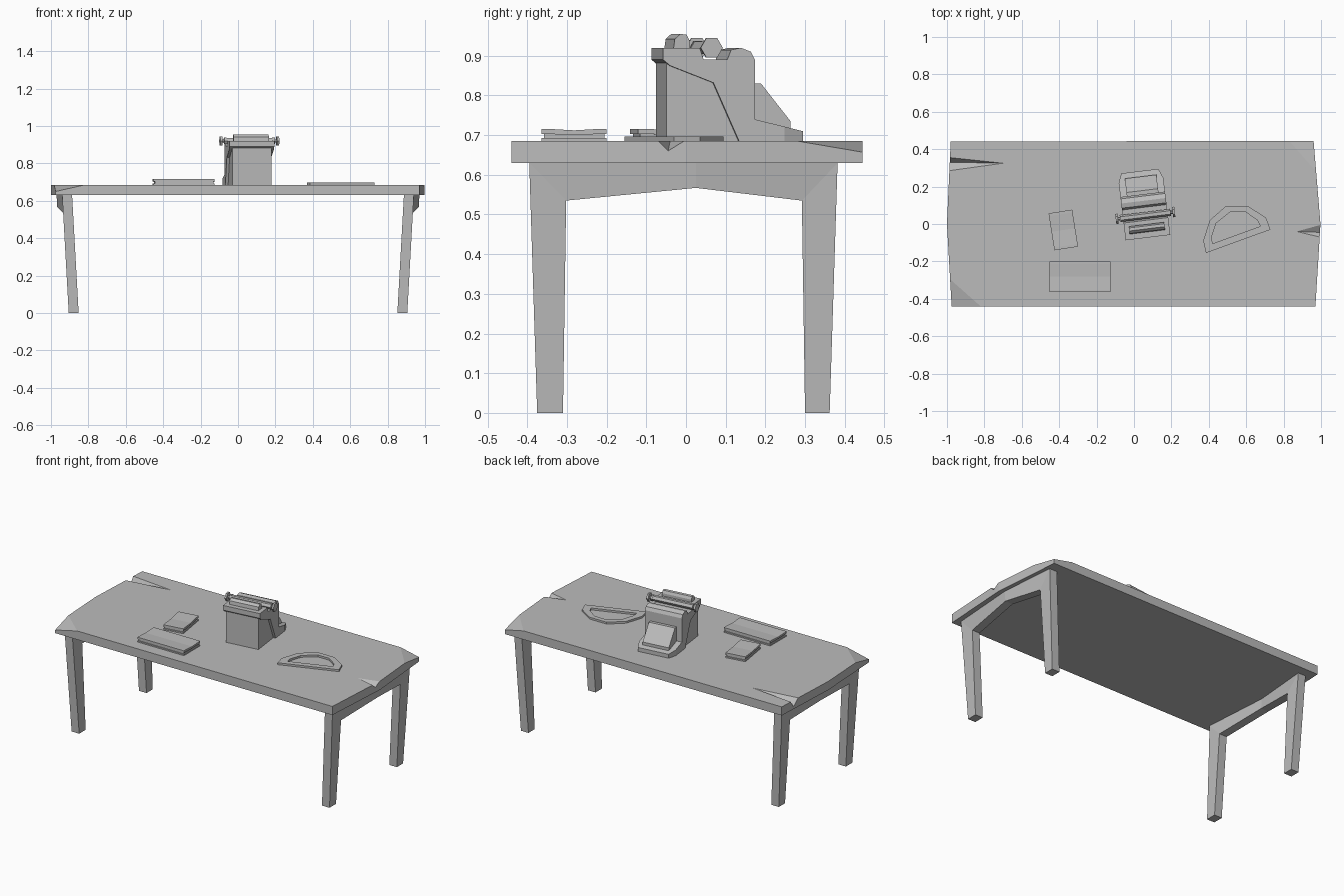
import bpy, bmesh, math
from mathutils import Vector, Matrix

cube = bpy.data.objects.get("Cube")
if cube:
    bpy.data.objects.remove(cube, do_unlink=True)

GREY = (0.5, 0.5, 0.5, 1)
mat = bpy.data.materials.new("plain grey")
mat.use_nodes = True
mat.diffuse_color = GREY
mat.node_tree.nodes["Principled BSDF"].inputs["Base Color"].default_value = GREY

TOP = 0.685    # height of the table surface
UNDER = 0.63   # height of the table underside


def finish(name, bm, place=None):
    bmesh.ops.recalc_face_normals(bm, faces=bm.faces)
    mesh = bpy.data.meshes.new(name)
    bm.to_mesh(mesh)
    bm.free()
    mesh.materials.append(mat)
    obj = bpy.data.objects.new(name, mesh)
    bpy.context.collection.objects.link(obj)
    if place:
        obj.matrix_world = place
    return obj


def loft(sections, closed=False):
    """Skin matching rings of points; cap the ends unless closed."""
    bm = bmesh.new()
    rings = [[bm.verts.new(p) for p in s] for s in sections]
    pairs = list(zip(rings, rings[1:]))
    if closed:
        pairs.append((rings[-1], rings[0]))
    else:
        bm.faces.new(rings[0])
        bm.faces.new(rings[-1])
    for a, b in pairs:
        for i in range(len(a)):
            j = (i + 1) % len(a)
            bm.faces.new((a[i], a[j], b[j], b[i]))
    return bm


def slab(outline, z0, z1):
    return loft([[(x, y, z) for x, y in outline] for z in (z0, z1)])


def side_prism(profile, half):
    return loft([[(x, y, z) for y, z in profile] for x in (-half, half)])


def rect(hx, hy):
    return [(-hx, -hy), (hx, -hy), (hx, hy), (-hx, hy)]


def turned(x, y, z, degrees):
    return Matrix.Translation((x, y, z)) @ Matrix.Rotation(math.radians(degrees), 4, "Z")


# Tabletop with bowed ends and two broken corners
bm = slab([(-0.975, -0.44), (0.97, -0.44), (0.997, 0), (0.96, 0.445),
           (-0.98, 0.44), (-1, 0)], UNDER, TOP)
chips = [((-0.978, -0.3, TOP), (-0.82, -0.44, TOP), (-0.975, -0.44, 0.65)),
         ((0.974, 0.28, TOP), (0.83, 0.444, TOP), (0.96, 0.445, 0.657))]
for a, b, c in chips:
    a, b, c = Vector(a), Vector(b), Vector(c)
    normal = (b - a).cross(c - a).normalized()
    if normal.z < 0:
        normal.negate()
    bmesh.ops.bisect_plane(bm, geom=bm.verts[:] + bm.edges[:] + bm.faces[:],
                           plane_co=a, plane_no=normal, clear_outer=True)
    bmesh.ops.holes_fill(bm, edges=[e for e in bm.edges if e.is_boundary])
table = finish("tabletop", bm)

# Splits running in from the table ends
splits = [((-0.7, 0.325, TOP), (-0.984, 0.355, TOP), (-0.988, 0.285, TOP), (-0.986, 0.33, 0.645)),
          ((0.87, -0.04, TOP), (0.997, -0.005, TOP), (0.994, -0.07, TOP), (0.996, -0.045, 0.66))]
for points in splits:
    tip = Vector(points[0])
    far = [tip + (Vector(p) - tip) * 1.3 for p in points]
    raised = [p + Vector((0, 0, 0.05)) for p in far[:3]]
    bm = bmesh.new()
    for p in far + raised:
        bm.verts.new(p)
    bmesh.ops.convex_hull(bm, input=bm.verts[:])
    cutter = finish("split_cutter", bm)
    cutter.hide_render = True
    cutter.hide_set(True)
    cut = table.modifiers.new("split", "BOOLEAN")
    cut.operation = "DIFFERENCE"
    cut.solver = "EXACT"
    cut.object = cutter

# Leg frames: two splayed legs joined by an arched, outward bowed rail
arch = [(-0.395, UNDER), (-0.375, 0), (-0.31, 0), (-0.302, 0.535), (0.025, 0.567),
        (0.292, 0.535), (0.3, 0), (0.362, 0), (0.382, UNDER), (0.025, UNDER)]


def frame_x(y, z, inset):
    bow = 0.03 if abs(y) < 0.1 else 0
    return 0.905 + 0.035 * z / UNDER + bow - inset


for side, name in ((-1, "right_leg_frame"), (1, "left_leg_frame")):
    bm = bmesh.new()
    inner, outer = [[bm.verts.new((side * frame_x(y, z, t), y, z)) for y, z in arch]
                    for t in (0.053, 0)]
    for ring in (inner, outer):
        for ids in ((0, 1, 2, 3), (0, 3, 4, 9), (9, 4, 5, 8), (8, 5, 6, 7)):
            bm.faces.new([ring[i] for i in ids])
    for i in range(len(arch)):
        j = (i + 1) % len(arch)
        bm.faces.new((inner[i], inner[j], outer[j], outer[i]))
    finish(name, bm)

# Books: two covers around a smaller page block
for name, hx, hy, place in (("large_book", 0.163, 0.082, turned(-0.288, -0.282, TOP, 0)),
                            ("small_book", 0.064, 0.1, turned(-0.378, -0.032, TOP, 9))):
    finish(name + "_bottom_cover", slab(rect(hx, hy), 0, 0.008), place)
    finish(name + "_pages", slab(rect(hx - 0.006, hy - 0.006), 0.008, 0.018), place)
    sag = [(-hy, 0.018), (0, 0.016), (hy, 0.018), (hy, 0.031), (hy * 0.85, 0.031),
           (0, 0.027), (-hy * 0.85, 0.031), (-hy, 0.031)]
    finish(name + "_top_cover", side_prism(sag, hx), place)

# Protractor: a faceted half ring with an open middle
outer = [(0.385, -0.155), (0.73, -0.03), (0.705, 0.035), (0.61, 0.095),
         (0.49, 0.095), (0.405, 0.02), (0.37, -0.09)]
inner = [(0.42, -0.105), (0.675, -0.012), (0.66, 0.02), (0.595, 0.065),
         (0.515, 0.065), (0.44, 0.005), (0.415, -0.07)]
low, high = TOP, 0.697
finish("protractor", loft([[(x, y, z) for x, y in ring] for ring, z in
                           ((outer, low), (outer, high), (inner, high), (inner, low))], closed=True))

# Typewriter, turned slightly on the table
desk = turned(0.066, 0, 0, 7)
finish("typewriter_front", side_prism([(-0.063, TOP), (0.13, TOP), (0.06, 0.85), (-0.063, 0.9)],
                                      0.105), desk)
shell = [(-0.073, 0.92), (-0.073, 0.89), (-0.055, 0.875), (0.055, 0.832), (0.12, TOP),
         (0.16, TOP), (0.16, 0.89), (0.15, 0.91), (0.125, 0.92), (0.1, 0.915),
         (0.09, 0.89), (0.03, 0.89), (0.02, 0.92)]
finish("typewriter_shell", side_prism(shell, 0.12), desk)
cover = [(-0.043, 0.92), (-0.04, 0.942), (-0.026, 0.955), (-0.01, 0.953),
         (-0.002, 0.937), (-0.002, 0.92)]
finish("type_cover", side_prism(cover, 0.095), desk)

# Rear tray with cut corners and the sloping paper rest
tray = [(-0.12, 0.15), (0.12, 0.15), (0.12, 0.235), (0.1, 0.285), (-0.1, 0.285), (-0.12, 0.235)]
finish("rear_tray", loft([[(x, y, TOP) for x, y in tray],
                          [(x, y, 0.742 - 0.24 * (y - 0.15)) for x, y in tray]]), desk)
rest = [(0.15, 0.83), (0.18, 0.83), (0.255, 0.735), (0.255, 0.71), (0.15, 0.73)]
finish("paper_rest", side_prism(rest, 0.085), desk)


# Carriage: roller, axle and six-sided knobs
def rod(name, x, radius, half, sides):
    ring = [(0.046 + radius * math.cos(i * math.tau / sides),
             0.92 + radius * math.sin(i * math.tau / sides)) for i in range(sides)]
    finish(name, side_prism(ring, half), desk @ Matrix.Translation((x, 0, 0)))


rod("roller", 0, 0.018, 0.125, 6)
rod("axle", 0, 0.009, 0.15, 6)
for side, name in ((-1, "right_knob"), (1, "left_knob")):
    rod(name, side * 0.153, 0.028, 0.006, 6)
    rod(name + "_collar", side * 0.13, 0.02, 0.006, 6)
